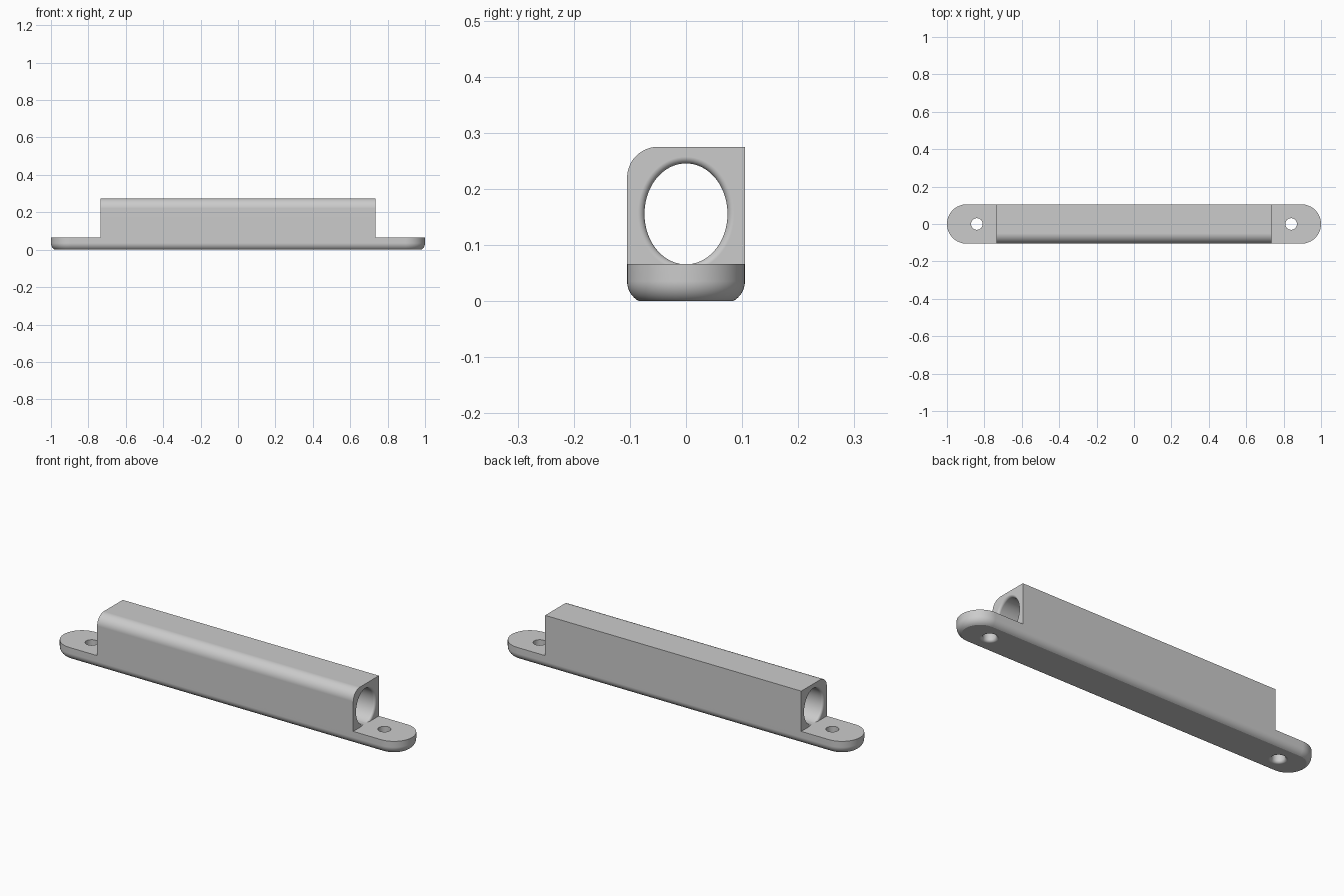
import bpy
import bmesh
from math import sin, cos, pi, radians
from mathutils import Vector

cube = bpy.data.objects.get("Cube")
if cube:
    bpy.data.objects.remove(cube, do_unlink=True)

HALF_LENGTH = 1.0
HALF_WIDTH = 0.105
BASE_TOP = 0.066
BODY_TOP = 0.275
BODY_HALF = 0.735

grey = bpy.data.materials.new("Plain grey")
grey.use_nodes = True
colour = (0.6, 0.6, 0.6, 1)
grey.diffuse_color = colour
grey.node_tree.nodes["Principled BSDF"].inputs["Base Color"].default_value = colour


def loft(name, rings):
    """Skin a stack of matching closed rings and cap both ends."""
    bm = bmesh.new()
    loops = [[bm.verts.new(p) for p in ring] for ring in rings]
    n = len(loops[0])
    for a, b in zip(loops, loops[1:]):
        for i in range(n):
            j = (i + 1) % n
            bm.faces.new((a[i], a[j], b[j], b[i]))
    bm.faces.new(loops[0])
    bm.faces.new(loops[-1])
    bmesh.ops.recalc_face_normals(bm, faces=bm.faces)
    mesh = bpy.data.meshes.new(name)
    bm.to_mesh(mesh)
    bm.free()
    mesh.materials.append(grey)
    obj = bpy.data.objects.new(name, mesh)
    bpy.context.collection.objects.link(obj)
    return obj


def cut(obj, cutter):
    """Subtract the cutter, bake the result and discard the cutter."""
    mod = obj.modifiers.new("Cut", "BOOLEAN")
    mod.operation = "DIFFERENCE"
    mod.solver = "EXACT"
    mod.object = cutter
    graph = bpy.context.evaluated_depsgraph_get()
    mesh = bpy.data.meshes.new_from_object(obj.evaluated_get(graph))
    obj.modifiers.clear()
    obj.data = mesh
    bpy.data.objects.remove(cutter, do_unlink=True)


def finish(obj):
    """Smooth the curves, keeping flat faces flat and edges sharp."""
    bpy.ops.object.select_all(action="DESELECT")
    obj.select_set(True)
    bpy.context.view_layer.objects.active = obj
    bpy.ops.object.shade_smooth_by_angle(angle=radians(25))
    mod = obj.modifiers.new("Flat face normals", "WEIGHTED_NORMAL")
    mod.keep_sharp = True


def flare(size, steps=8):
    """Depth and widening of a rounded hole mouth, from the face inward."""
    angles = [pi / 2 * i / steps for i in range(steps + 1)]
    return [(size * (1 - cos(a)), size * (1 - sin(a))) for a in angles]


def stadium(inset, z, steps=32):
    r = HALF_WIDTH - inset
    centre = HALF_LENGTH - HALF_WIDTH
    ring = []
    for side in (1, -1):
        for i in range(steps + 1):
            a = pi * i / steps - pi / 2
            ring.append(Vector((side * (centre + r * cos(a)), side * r * sin(a), z)))
    return ring


# Mounting base: rounded ends and a rounded lower edge
edge_radius, edge_sweep = 0.04, radians(62)
edge_height = edge_radius * sin(edge_sweep)
rings = [stadium(0, BASE_TOP)]
for i in range(9):
    a = edge_sweep * i / 8
    rings.append(stadium(edge_radius * (1 - cos(a)), edge_height - edge_radius * sin(a)))
base = loft("mounting_base", rings)

# Screw holes, flared on the underside
for side in (-1, 1):
    profile = [(-0.02, 0.014)] + flare(0.014) + [(0.1, 0)]
    rings = []
    for z, wide in profile:
        r = 0.031 + wide
        angles = [2 * pi * i / 48 for i in range(48)]
        rings.append([Vector((side * 0.84 + r * cos(a), r * sin(a), z)) for a in angles])
    cut(base, loft("screw_hole_cutter", rings))
finish(base)

# Tube housing: a block with its front upper edge rounded
round_r = 0.055
outline = [(HALF_WIDTH, 0.045), (HALF_WIDTH, BODY_TOP)]
for i in range(13):
    a = pi / 2 * (1 + i / 12)
    outline.append((-HALF_WIDTH + round_r * (1 + cos(a)),
                    BODY_TOP - round_r * (1 - sin(a))))
outline.append((-HALF_WIDTH, 0.045))
housing = loft("tube_housing", [[Vector((x, y, z)) for y, z in outline]
                                for x in (-BODY_HALF, BODY_HALF)])

# Oval bore along the housing, flared at both mouths
mouth = [(-0.03, 0.012)] + flare(0.012)
stations = [(-BODY_HALF + d, w) for d, w in mouth]
stations += [(BODY_HALF - d, w) for d, w in reversed(mouth)]
rings = []
for x, wide in stations:
    angles = [2 * pi * i / 72 for i in range(72)]
    rings.append([Vector((x, (0.074 + wide) * cos(a), 0.1555 + (0.09 + wide) * sin(a)))
                  for a in angles])
cut(housing, loft("bore_cutter", rings))
finish(housing)
